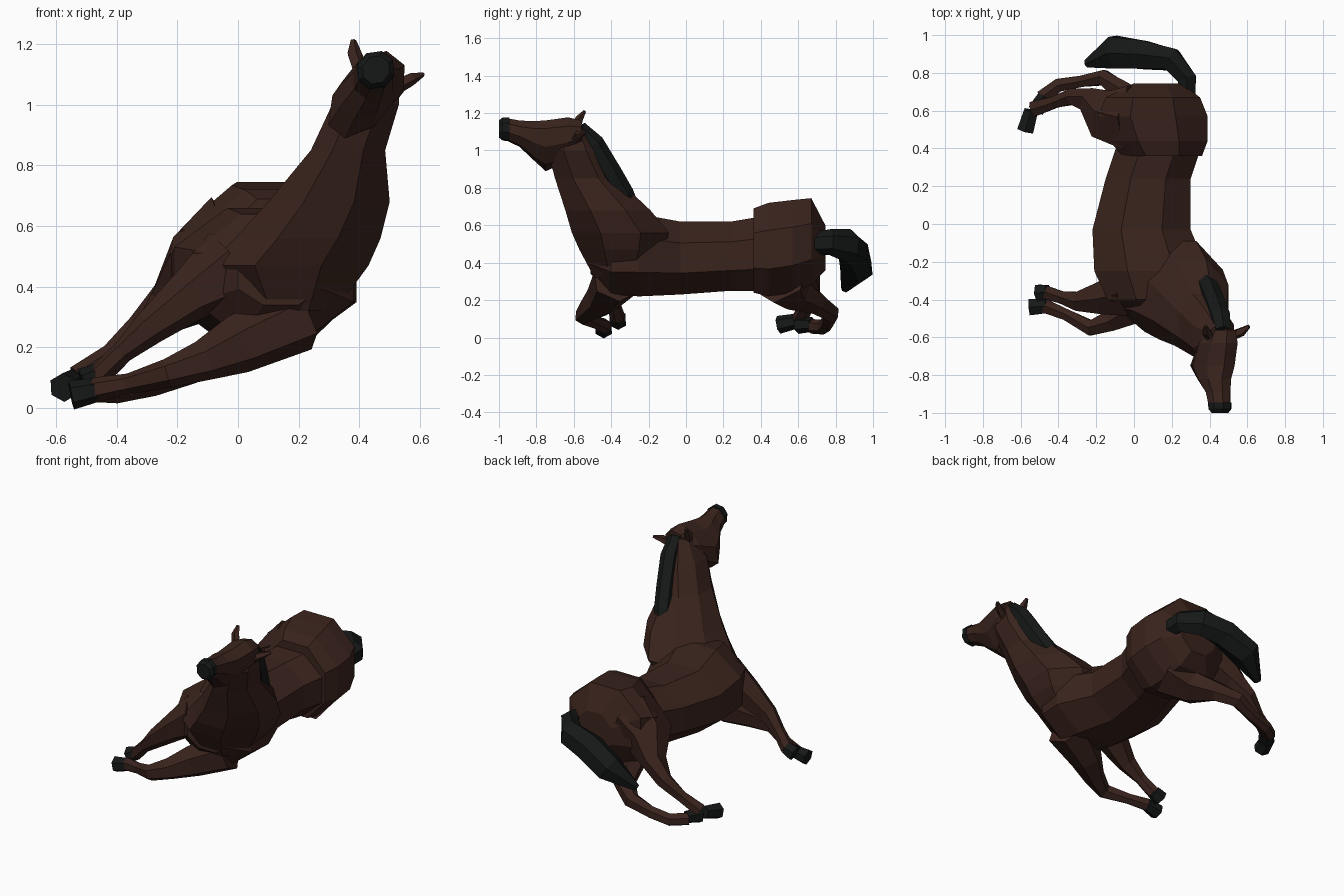
import bpy, bmesh
from math import sin, cos, pi
from mathutils import Vector as V


def material(name, rgb):
    m = bpy.data.materials.new(name)
    m.diffuse_color = (*rgb, 1)
    return m


BROWN = material("brown_coat", (0.042, 0.017, 0.012))
BLACK = material("black_hair_and_hoof", (0.008, 0.009, 0.009))


def loft(name, rings, mat):
    """Skin a list of equal-length point rings and cap both ends."""
    bm = bmesh.new()
    rows = [[bm.verts.new(p) for p in r] for r in rings]
    n = len(rows[0])
    for a, b in zip(rows, rows[1:]):
        for i in range(n):
            j = (i + 1) % n
            bm.faces.new((a[i], a[j], b[j], b[i]))
    bm.faces.new(rows[0][::-1])
    bm.faces.new(rows[-1])
    bmesh.ops.recalc_face_normals(bm, faces=bm.faces)
    me = bpy.data.meshes.new(name)
    bm.to_mesh(me)
    bm.free()
    ob = bpy.data.objects.new(name, me)
    bpy.context.collection.objects.link(ob)
    me.materials.append(mat)
    return ob


def ring(c, u, v, n):
    return [V(c) + V(u) * cos((i + .5) * 2 * pi / n) / cos(pi / n)
            + V(v) * sin((i + .5) * 2 * pi / n) / cos(pi / n) for i in range(n)]


def slices_y(name, rows, mat, n=8):
    """Rows of y, xmin, xmax, zmin, zmax."""
    return loft(name, [ring(((a + b) / 2, y, (c + d) / 2), ((b - a) / 2, 0, 0),
                            (0, 0, (d - c) / 2), n) for y, a, b, c, d in rows], mat)


def slices_z(name, rows, mat, n=8):
    """Rows of z, xmin, xmax, ymin, ymax."""
    return loft(name, [ring(((a + b) / 2, (c + d) / 2, z), ((b - a) / 2, 0, 0),
                            (0, (d - c) / 2, 0), n) for z, a, b, c, d in rows], mat)


def tube(name, rows, mat, n=6, ref=(0, 0, 1)):
    """Rows of x, y, z, half width, half depth (depth along ref)."""
    pts = [V(r[:3]) for r in rows]
    rings = []
    for i, r in enumerate(rows):
        t = (pts[min(i + 1, len(pts) - 1)] - pts[max(i - 1, 0)]).normalized()
        u = t.cross(V(ref)).normalized()
        rings.append(ring(pts[i], u * r[3], u.cross(t) * r[4], n))
    return loft(name, rings, mat)


# Trunk, lying on its left side with the spine towards +x
slices_y("torso", [(-.51, .0, .28, .34, .52), (-.40, -.14, .38, .23, .64),
                   (-.25, -.21, .39, .22, .66), (-.03, -.22, .30, .23, .62),
                   (.24, -.15, .30, .25, .62), (.42, -.09, .36, .25, .65)], BROWN)
slices_y("rump", [(.36, -.06, .36, .24, .69), (.44, -.13, .39, .22, .72),
                  (.57, -.19, .39, .24, .735), (.67, -.15, .35, .28, .745),
                  (.745, .0, .25, .36, .60)], BROWN)

# Neck rising from the chest
slices_z("neck", [(.32, .02, .32, -.49, -.2), (.47, -.10, .43, -.57, -.12),
                  (.56, -.01, .47, -.61, -.09), (.68, .10, .50, -.645, -.19),
                  (.85, .24, .485, -.70, -.37), (1.0, .31, .53, -.74, -.45),
                  (1.13, .39, .53, -.66, -.54)], BROWN)

# Head, rolled so the jaw turns to -x
up, side = V((.62, 0, .785)), V((.785, 0, -.62))
head = [(-.56, .465, 1.08, .08, .07), (-.63, .445, 1.06, .12, .09),
        (-.75, .415, 1.025, .145, .085), (-.82, .425, 1.055, .105, .075),
        (-.89, .445, 1.09, .07, .06), (-.96, .453, 1.113, .058, .055)]
loft("head", [ring((x, y, z), up * h, side * w, 8) for y, x, z, h, w in head], BROWN)
loft("muzzle_tip", [ring((x, y, z), up * h, side * w, 8) for y, x, z, h, w in
                    [(-.945, .453, 1.113, .062, .059), (-.98, .455, 1.115, .06, .057),
                     (-1.0, .455, 1.115, .045, .042)]], BLACK)
tube("ear_right", [(.40, -.59, 1.12, .022, .022), (.382, -.57, 1.17, .02, .018),
                   (.38, -.54, 1.212, .008, .006)], BROWN, 5, (0, 1, 0))
tube("ear_left", [(.52, -.59, 1.06, .022, .022), (.57, -.57, 1.085, .018, .02),
                  (.61, -.54, 1.10, .006, .008)], BROWN, 5, (0, 1, 0))

# Mane and tail
tube("mane", [(.47, -.57, 1.12, .04, .035), (.455, -.49, 1.04, .05, .045),
              (.42, -.40, .88, .05, .05), (.39, -.33, .77, .05, .045),
              (.36, -.275, .695, .03, .025)], BLACK, 6, (0, 1, 0))
tube("tail", [(.28, .64, .50, .045, .05), (.28, .77, .51, .05, .06),
              (.20, .87, .49, .06, .08), (.05, .895, .455, .075, .08),
              (-.10, .91, .37, .085, .07), (-.25, .85, .26, .02, .02)], BLACK)

# Legs: x, y, z, half width, half depth from shoulder or hip to fetlock
legs = {
    "front_leg_right": [(-.02, -.36, .46, .12, .12), (-.16, -.39, .37, .085, .075),
                        (-.29, -.41, .265, .05, .05), (-.38, -.39, .185, .032, .032),
                        (-.46, -.365, .105, .036, .034)],
    "front_leg_left": [(.20, -.37, .30, .12, .10), (.0, -.44, .21, .085, .085),
                       (-.12, -.51, .155, .055, .058), (-.23, -.55, .115, .04, .042),
                       (-.36, -.48, .08, .03, .03), (-.47, -.435, .06, .036, .036)],
    "hind_leg_right": [(.0, .56, .52, .17, .17), (-.14, .57, .45, .13, .12),
                       (-.23, .65, .35, .065, .065), (-.32, .675, .26, .042, .045),
                       (-.42, .645, .175, .032, .032), (-.53, .61, .10, .04, .036)],
    "hind_leg_left": [(.16, .50, .32, .14, .13), (.02, .57, .24, .11, .085),
                      (-.06, .70, .185, .055, .055), (-.16, .775, .13, .04, .045),
                      (-.28, .755, .08, .03, .035), (-.40, .735, .055, .035, .034),
                      (-.49, .67, .06, .036, .034)],
}
for name, rows in legs.items():
    tube(name, rows, BROWN)

# Hooves: flared caps at the fetlocks
hooves = {
    "front_hoof_right": ((-.455, -.36, .11), (-.51, -.365, .085)),
    "front_hoof_left": ((-.465, -.435, .06), (-.55, -.44, .043)),
    "hind_hoof_right": ((-.545, .60, .09), (-.575, .495, .068)),
    "hind_hoof_left": ((-.475, .675, .07), (-.52, .60, .068)),
}
for name, (a, b) in hooves.items():
    tube(name, [(*a, .036, .034), (*V(a).lerp(V(b), .5), .04, .038), (*b, .043, .042)], BLACK)
